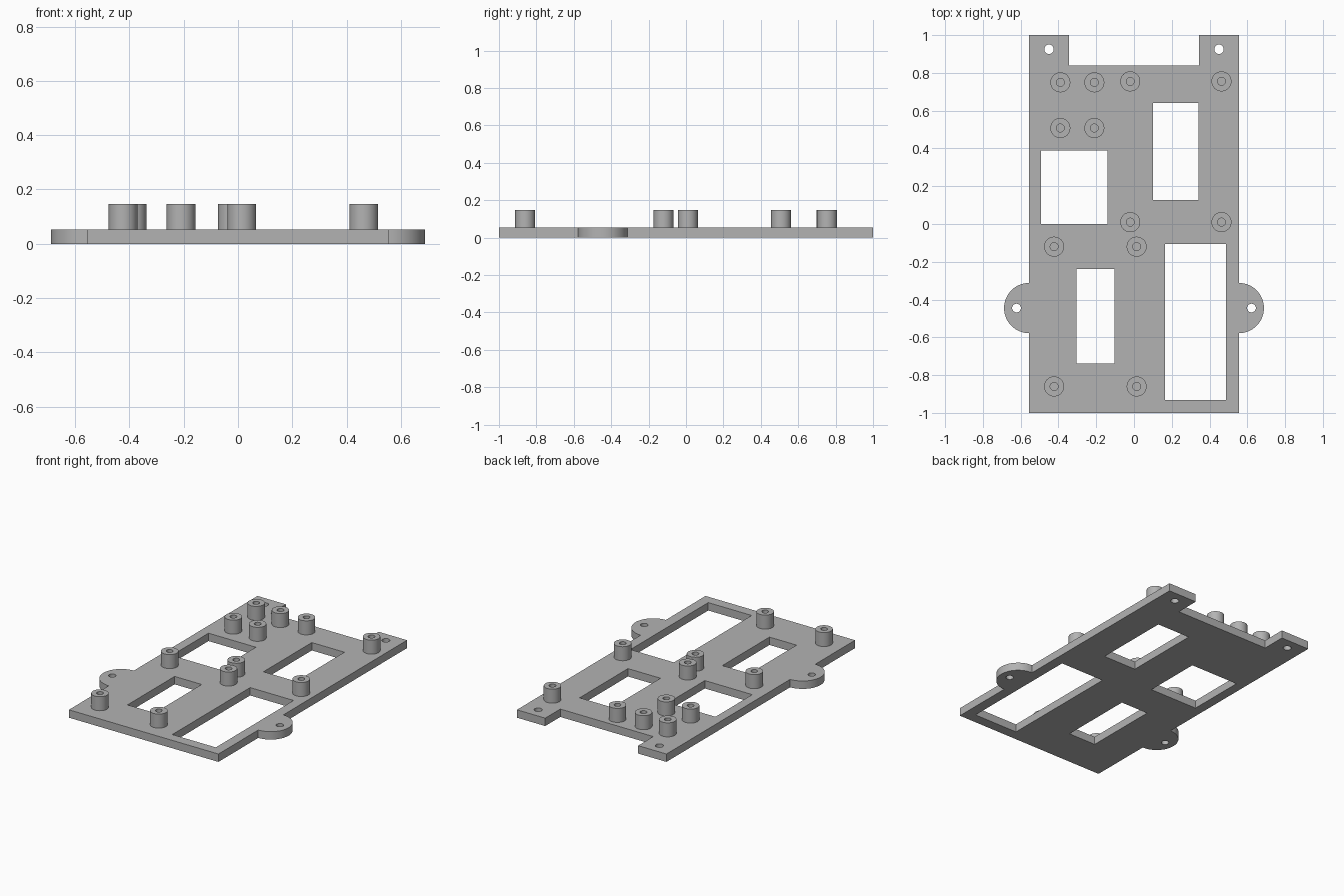
import bpy
import math

if "Cube" in bpy.data.objects:
    bpy.data.objects.remove(bpy.data.objects["Cube"], do_unlink=True)

PLATE = 0.053      # plate thickness
TOP = 0.147        # height of the standoffs
HALF = 0.555       # half width of the plate
EAR_Y, EAR_R = -0.445, 0.133

grey = bpy.data.materials.new("plain grey")
grey.use_nodes = True
colour = (0.45, 0.45, 0.45, 1)
grey.diffuse_color = colour
grey.node_tree.nodes["Principled BSDF"].inputs["Base Color"].default_value = colour


def arc(x, y, r, start=0, sweep=360, steps=32):
    """Points on an arc; a full circle leaves out the repeated end point."""
    count = steps if sweep == 360 else steps + 1
    angles = [math.radians(start + sweep * i / steps) for i in range(count)]
    return [(x + r * math.cos(a), y + r * math.sin(a)) for a in angles]


def rectangle(x0, x1, y0, y1):
    return [(x0, y0), (x1, y0), (x1, y1), (x0, y1)]


def extruded(name, loops, z0, z1):
    """Solid from an outline followed by the loops cut out of it."""
    curve = bpy.data.curves.new(name, 'CURVE')
    curve.dimensions = '2D'
    curve.fill_mode = 'BOTH'
    curve.extrude = (z1 - z0) / 2
    for loop in loops:
        spline = curve.splines.new('POLY')
        spline.points.add(len(loop) - 1)
        for point, (x, y) in zip(spline.points, loop):
            point.co = (x, y, 0, 1)
        spline.use_cyclic_u = True
    obj = bpy.data.objects.new(name, curve)
    obj.location.z = (z0 + z1) / 2
    bpy.context.collection.objects.link(obj)
    bpy.ops.object.select_all(action='DESELECT')
    obj.select_set(True)
    bpy.context.view_layer.objects.active = obj
    bpy.ops.object.convert(target='MESH')
    obj = bpy.context.object
    # Join caps to walls and make all normals face outward
    bpy.ops.object.mode_set(mode='EDIT')
    bpy.ops.mesh.select_all(action='SELECT')
    bpy.ops.mesh.remove_doubles(threshold=0.0001)
    bpy.ops.mesh.normals_make_consistent(inside=False)
    bpy.ops.object.mode_set(mode='OBJECT')
    bpy.ops.object.shade_smooth_by_angle(angle=math.radians(30))
    obj.data.materials.clear()
    obj.data.materials.append(grey)
    return obj


# Base plate outline: right half with its round ear, then the mirrored half
right_half = [(HALF, -1)] + arc(HALF, EAR_Y, EAR_R, -90, 180)
right_half += [(HALF, 1), (0.345, 1), (0.345, 0.84)]
outline = right_half + [(-x, y) for x, y in reversed(right_half)]

# Windows and screw holes through the plate
windows = [
    rectangle(-0.492, -0.14, 0, 0.39),
    rectangle(0.10, 0.342, 0.127, 0.64),
    rectangle(-0.304, -0.103, -0.738, -0.238),
    rectangle(0.164, 0.487, -0.931, -0.106),
]
screw_holes = []
for side in (-1, 1):
    screw_holes.append(arc(side * 0.45, 0.925, 0.025))
    screw_holes.append(arc(side * 0.622, EAR_Y, 0.023))
extruded("base_plate", [outline] + windows + screw_holes, 0, PLATE)

# Hollow standoffs, one rectangular group per mounted board
groups = {
    "small_board": ((-0.39, -0.21), (0.508, 0.75)),
    "upper_board": ((-0.02, 0.463), (0.01, 0.755)),
    "lower_board": ((-0.423, 0.014), (-0.86, -0.12)),
}
for group, (xs, ys) in groups.items():
    for x in xs:
        for y in ys:
            side = "right" if x == xs[0] else "left"
            end = "front" if y == ys[0] else "back"
            extruded(f"{group}_standoff_{end}_{side}",
                     [arc(x, y, 0.053), arc(x, y, 0.021)], PLATE - 0.002, TOP)
